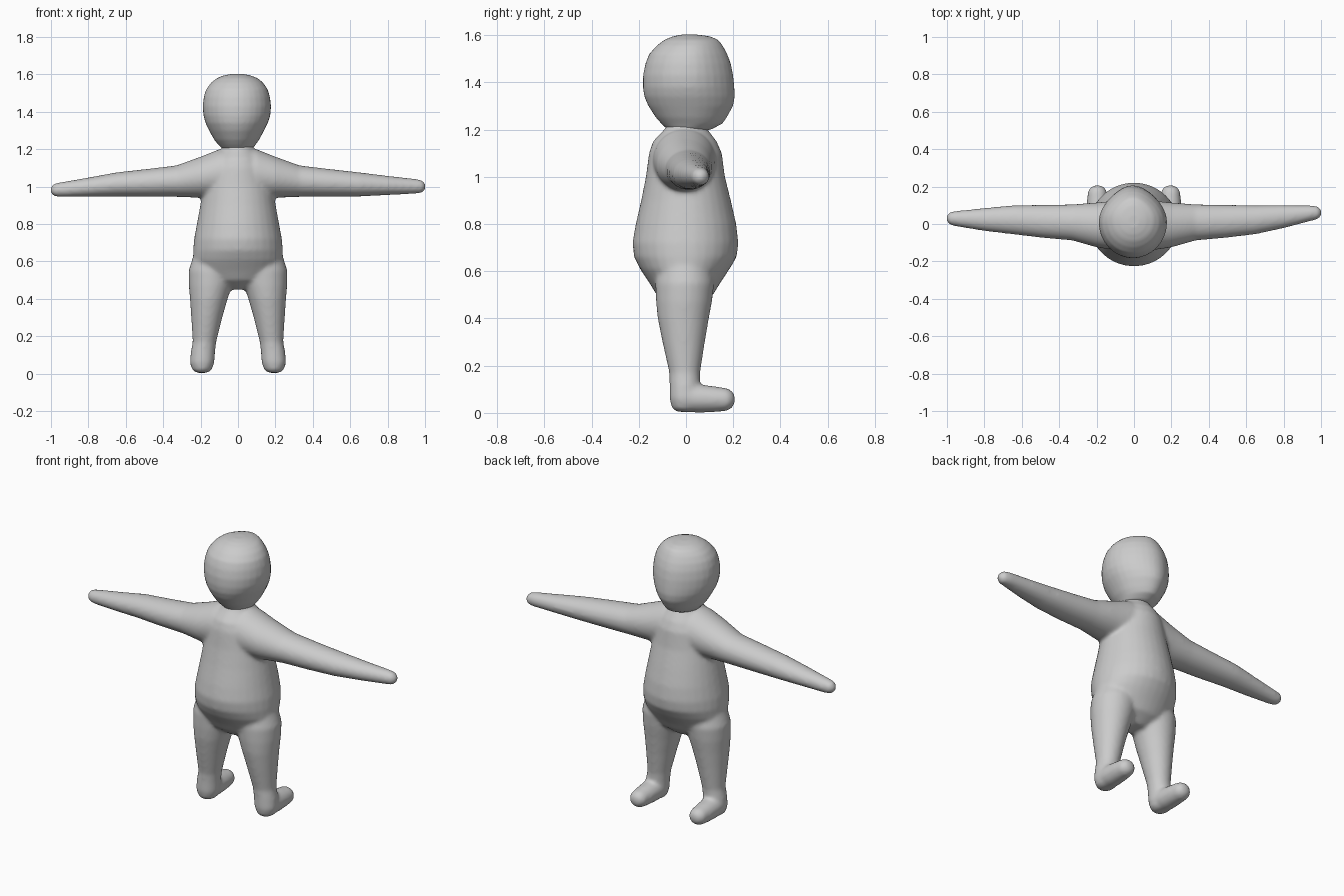
import bpy, bmesh, math

SIDES = 32


def loft(bm, axis, sections, flip=1, pinch=0.0):
    """Closed oval tube. Sections: (t along axis, a_min, a_max, b_min, b_max)."""
    rings = []
    for t, a0, a1, b0, b1 in sections:
        ring = []
        for i in range(SIDES):
            ang = 2 * math.pi * i / SIDES
            s = math.sin(ang)
            a = (a0 + a1) / 2 + (a1 - a0) / 2 * math.cos(ang) * (1 - pinch * max(0, s) ** 2)
            b = (b0 + b1) / 2 + (b1 - b0) / 2 * s
            co = {"x": (t, a, b), "y": (a, t, b), "z": (a, b, t)}[axis]
            ring.append(bm.verts.new((co[0] * flip, co[1], co[2])))
        rings.append(ring)
    faces = [bm.faces.new(rings[0]), bm.faces.new(rings[-1])]
    for r, q in zip(rings, rings[1:]):
        for i in range(SIDES):
            j = (i + 1) % SIDES
            faces.append(bm.faces.new((r[i], r[j], q[j], q[i])))
    bmesh.ops.recalc_face_normals(bm, faces=faces)


def finish(bm, name, voxel, smooth):
    """Fuse the overlapping tubes and soften the joins."""
    me = bpy.data.meshes.new(name)
    bm.to_mesh(me)
    bm.free()
    ob = bpy.data.objects.new(name, me)
    bpy.context.collection.objects.link(ob)
    rm = ob.modifiers.new("fuse", "REMESH")
    rm.mode = "VOXEL"
    rm.voxel_size = voxel
    rm.use_smooth_shade = True
    sm = ob.modifiers.new("soften", "SMOOTH")
    sm.factor = 0.5
    sm.iterations = smooth
    return ob


body = bmesh.new()

# torso
loft(body, "z", [
    (0.45, -0.08, 0.08, -0.06, 0.05),
    (0.50, -0.18, 0.18, -0.125, 0.115),
    (0.55, -0.22, 0.22, -0.155, 0.145),
    (0.61, -0.24, 0.24, -0.195, 0.185),
    (0.66, -0.24, 0.24, -0.22, 0.215),
    (0.72, -0.235, 0.235, -0.227, 0.222),
    (0.80, -0.22, 0.22, -0.213, 0.213),
    (0.90, -0.202, 0.202, -0.19, 0.19),
    (1.00, -0.185, 0.185, -0.17, 0.165),
    (1.10, -0.16, 0.16, -0.157, 0.152),
    (1.15, -0.13, 0.13, -0.14, 0.13),
    (1.20, -0.085, 0.085, -0.092, 0.092),
    (1.24, -0.07, 0.07, -0.07, 0.07)])

for side in (-1, 1):
    # arm, its tip sits slightly differently on each side
    dy, dz = 0.015 * side, 0.009 * side
    loft(body, "x", [
        (0.00, -0.14, 0.13, 0.93, 1.20),
        (0.10, -0.14, 0.125, 0.935, 1.20),
        (0.20, -0.125, 0.115, 0.94, 1.16),
        (0.33, -0.088, 0.105, 0.945, 1.113),
        (0.48, -0.075, 0.102, 0.945, 1.095),
        (0.65, -0.055, 0.10, 0.947, 1.076),
        (0.80, -0.03 + dy / 2, 0.093 + dy / 2, 0.95 + dz / 2, 1.053 + dz / 2),
        (0.95, 0.002 + dy, 0.085 + dy, 0.953 + dz, 1.032 + dz),
        (0.982, 0.010 + dy, 0.080 + dy, 0.957 + dz, 1.026 + dz),
        (0.996, 0.020 + dy, 0.070 + dy, 0.967 + dz, 1.015 + dz),
        (1.003, 0.035 + dy, 0.055 + dy, 0.98 + dz, 1.002 + dz)], side)
    # leg
    loft(body, "z", [
        (0.004, 0.165, 0.22, -0.04, 0.03),
        (0.02, 0.14, 0.245, -0.06, 0.05),
        (0.06, 0.126, 0.258, -0.07, 0.06),
        (0.12, 0.122, 0.252, -0.07, 0.06),
        (0.17, 0.116, 0.242, -0.071, 0.06),
        (0.30, 0.084, 0.25, -0.10, 0.08),
        (0.40, 0.055, 0.257, -0.12, 0.097),
        (0.47, 0.032, 0.263, -0.127, 0.11),
        (0.55, 0.01, 0.264, -0.13, 0.12),
        (0.66, 0.01, 0.23, -0.11, 0.10)], side)
    # foot
    loft(body, "y", [
        (-0.05, 0.15, 0.235, 0.03, 0.12),
        (-0.02, 0.13, 0.255, 0.006, 0.13),
        (0.05, 0.132, 0.256, 0.0, 0.122),
        (0.12, 0.138, 0.252, 0.003, 0.113),
        (0.175, 0.145, 0.247, 0.008, 0.105),
        (0.197, 0.158, 0.232, 0.022, 0.092),
        (0.208, 0.182, 0.21, 0.045, 0.07)], side)

finish(body, "body", 0.01, 10)

# head, with the face narrowing forward
head = bmesh.new()
loft(head, "z", [
    (1.197, -0.08, 0.075, -0.075, 0.10),
    (1.225, -0.107, 0.095, -0.105, 0.155),
    (1.25, -0.127, 0.113, -0.127, 0.172),
    (1.30, -0.155, 0.14, -0.16, 0.20),
    (1.34, -0.174, 0.16, -0.177, 0.207),
    (1.38, -0.185, 0.173, -0.183, 0.205),
    (1.43, -0.189, 0.177, -0.182, 0.20),
    (1.48, -0.183, 0.171, -0.172, 0.19),
    (1.52, -0.170, 0.159, -0.156, 0.175),
    (1.555, -0.145, 0.135, -0.125, 0.156),
    (1.58, -0.113, 0.105, -0.092, 0.138),
    (1.595, -0.075, 0.065, -0.055, 0.10),
    (1.602, -0.035, 0.03, -0.02, 0.05)], pinch=0.2)
finish(head, "head", 0.009, 5)
